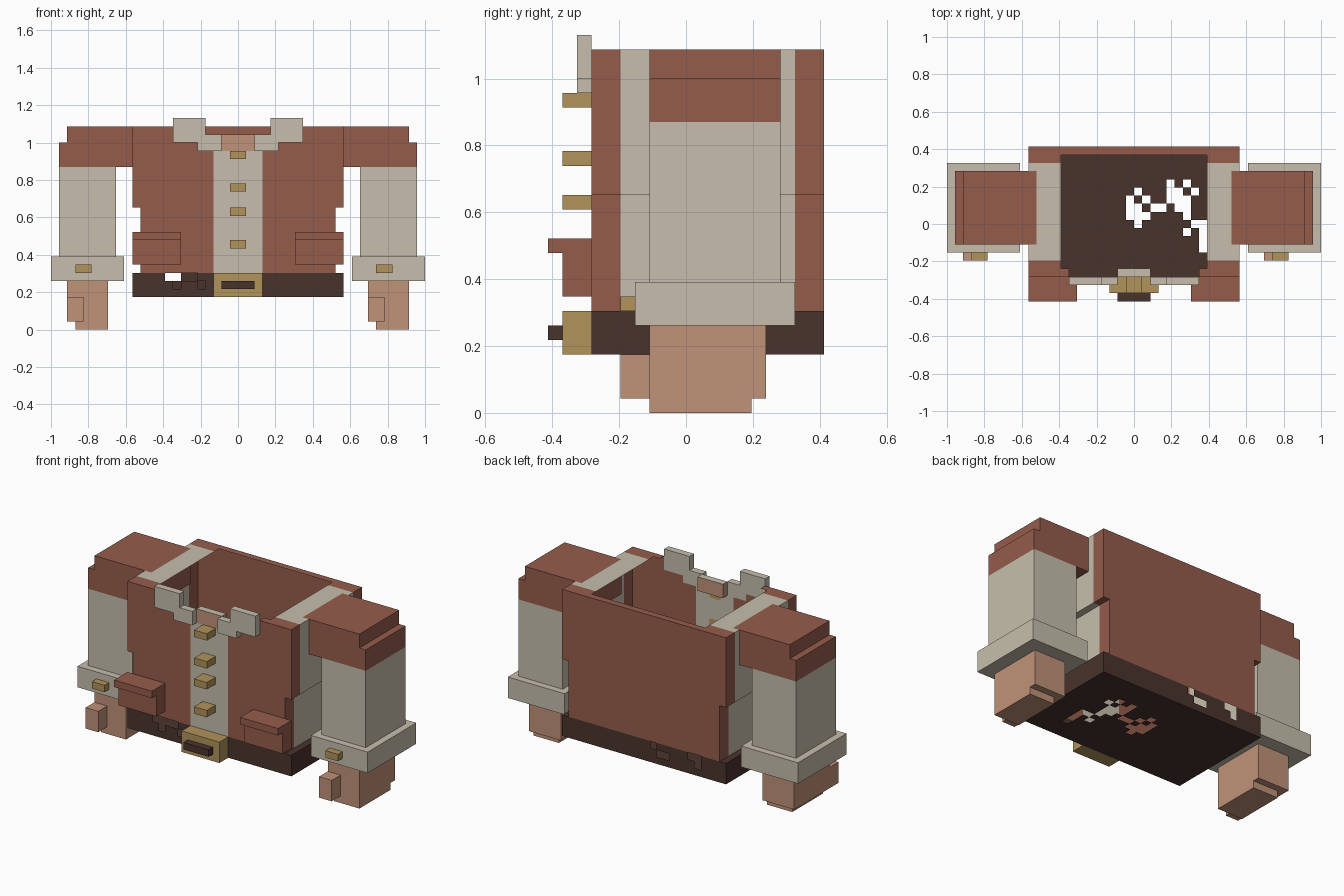
import bpy, bmesh
from mathutils import Vector

cube = bpy.data.objects.get("Cube")
if cube:
    bpy.data.objects.remove(cube)

U = 2 / 46  # one block of the grid


def place(i, j, k):
    return Vector((i * U - 1, (j - 9.5) * U, k * U))


# Colours
def linear(c):
    c /= 255
    return c / 12.92 if c < 0.04 else ((c + 0.055) / 1.055) ** 2.4


def material(name, rgb):
    m = bpy.data.materials.new(name)
    m.use_nodes = True
    col = [linear(c) for c in rgb] + [1]
    m.diffuse_color = col
    m.node_tree.nodes["Principled BSDF"].inputs["Base Color"].default_value = col
    return m


MATS = [material("red brown cloth", (149, 92, 75)),
        material("cream cloth", (199, 191, 173)),
        material("dark leather", (73, 51, 44)),
        material("brass", (177, 147, 91)),
        material("skin", (192, 146, 120))]
BROWN, CREAM, DARK, BRASS, SKIN = range(5)


def finish(name, bm, mats):
    mesh = bpy.data.meshes.new(name)
    bm.to_mesh(mesh)
    bm.free()
    for m in mats:
        mesh.materials.append(m)
    ob = bpy.data.objects.new(name, mesh)
    bpy.context.collection.objects.link(ob)
    return ob


def blocks(name, colour, *boxes):
    """One object from boxes given as (i0, i1, j0, j1, k0, k1)."""
    bm = bmesh.new()
    for i0, i1, j0, j1, k0, k1 in boxes:
        a, b = place(i0, j0, k0), place(i1, j1, k1)
        for v in bmesh.ops.create_cube(bm, size=1)["verts"]:
            v.co = [(p + q) / 2 + c * (q - p) for p, q, c in zip(a, b, v.co)]
    return finish(name, bm, [MATS[colour]])


def flip(b):
    return (46 - b[1], 46 - b[0]) + tuple(b[2:])


def pair(name, colour, *boxes):
    blocks("right_" + name, colour, *boxes)
    blocks("left_" + name, colour, *[flip(b) for b in boxes])


# Jacket shell: thin sheets with openings and worn holes
shell = bmesh.new()


def sheet(us, vs, point, rule, flipped=False):
    for u in us:
        for v in vs:
            colour = rule(u, v)
            if colour is None:
                continue
            ring = [(u, v), (u + 1, v), (u + 1, v + 1), (u, v + 1)]
            if flipped:
                ring.reverse()
            f = shell.faces.new([shell.verts.new(place(*point(*p))) for p in ring])
            f.material_index = colour


FRONT_HOLES = {(14, 6), (15, 6), (16, 6), (17, 6), (15, 5), (18, 5)}
BACK_HOLES = {(14, 6), (15, 6), (21, 6), (19, 5), (20, 5), (14, 5)}
FLOOR_HOLES = [  # rows from back to front
    ".....#.#..",
    ".#...##.#.",
    "#.#..###..",
    "##.##.##..",
    "###....#..",
    ".#......##",
    ".......#.#",
    ".........#",
    ".........#"]


def waist(i, k):
    return 7 <= k < 15 and i in (10, 35)


def front(i, k):
    neck = (k >= 23 and 15 <= i < 31) or (k >= 22 and 18 <= i < 28)
    if neck or waist(i, k) or (i, k) in FRONT_HOLES:
        return None
    if k < 7:
        return DARK
    return CREAM if 20 <= i < 26 else BROWN


def back(i, k):
    if waist(i, k) or (i, k) in BACK_HOLES:
        return None
    return DARK if k < 7 else BROWN


def cloth(j):
    return CREAM if 5 <= j < 17 else BROWN


def side(j, k):
    return DARK if k < 7 else cloth(j)


def top(i, j):
    opening = (14 <= i < 32 and 4 <= j < 18) or (15 <= i < 31 and j < 4)
    under_shoulder = i in (10, 35) and 7 <= j < 16
    return None if opening or under_shoulder else cloth(j)


def floor(i, j):
    row, col = 14 - j, i - 22
    if 0 <= row < len(FLOOR_HOLES) and 0 <= col < 10 and FLOOR_HOLES[row][col] == "#":
        return None
    return DARK


X, Y = range(10, 36), range(3, 19)
sheet(X, range(4, 25), lambda i, k: (i, 3, k), front)
sheet(X, range(4, 25), lambda i, k: (i, 19, k), back, True)
sheet(X, Y, lambda i, j: (i, j, 25), top)
sheet(X, Y, lambda i, j: (i, j, 4), floor, True)
for outer, inner, ledge, rev in ((10, 11, 10, True), (36, 35, 35, False)):
    for x, ks in ((outer, range(4, 7)), (inner, range(7, 15)), (outer, range(15, 25))):
        sheet(Y, ks, lambda j, k: (x, j, k), side, rev)
    sheet([ledge], Y, lambda i, j: (i, j, 15), lambda i, j: cloth(j), True)
    sheet([ledge], Y, lambda i, j: (i, j, 7), lambda i, j: DARK)
bmesh.ops.remove_doubles(shell, verts=shell.verts[:], dist=U / 10)
finish("jacket_shell", shell, MATS)

# Neck, with a cream upper edge
neck = blocks("neck", SKIN, (21, 25, 3, 4, 22, 24))
neck.data.materials.append(MATS[CREAM])
for f in neck.data.polygons:
    f.material_index = int(f.normal.z > 0.5)

# Collar and pockets
pair("collar", CREAM, (15, 19, 2, 3, 23, 26), (18, 21, 2, 3, 22, 23), (19, 21, 2, 3, 23, 24))
pair("pocket", BROWN, (10, 16, 1, 3, 8, 11), (10, 16, 0, 3, 11, 12))

# Front buttons and belt buckle
for n, k in enumerate((10, 14, 17, 21)):
    blocks("front_button_%d" % (n + 1), BRASS, (22, 24, 1, 3, k, k + 1))
blocks("buckle", BRASS, (20, 26, 1, 3, 4, 7))
blocks("buckle_bar", DARK, (21, 25, 0, 1, 5, 6))

# Arms
pair("shoulder", BROWN, (1, 11, 7, 16, 20, 23), (2, 11, 7, 16, 23, 25))
pair("sleeve", CREAM, (1, 8, 7, 16, 9, 20))
pair("cuff", CREAM, (0, 9, 6, 17, 6, 9))

# Hands and cuff buttons repeat without mirroring
for label, s in (("right", 0), ("left", 37)):
    blocks(label + "_hand", SKIN, (2 + s, 7 + s, 7, 15, 1, 6), (3 + s, 7 + s, 7, 14, 0, 1))
    blocks(label + "_thumb", SKIN, (2 + s, 4 + s, 5, 7, 1, 4))
    blocks(label + "_cuff_button", BRASS, (3 + s, 5 + s, 5, 6, 7, 8))
